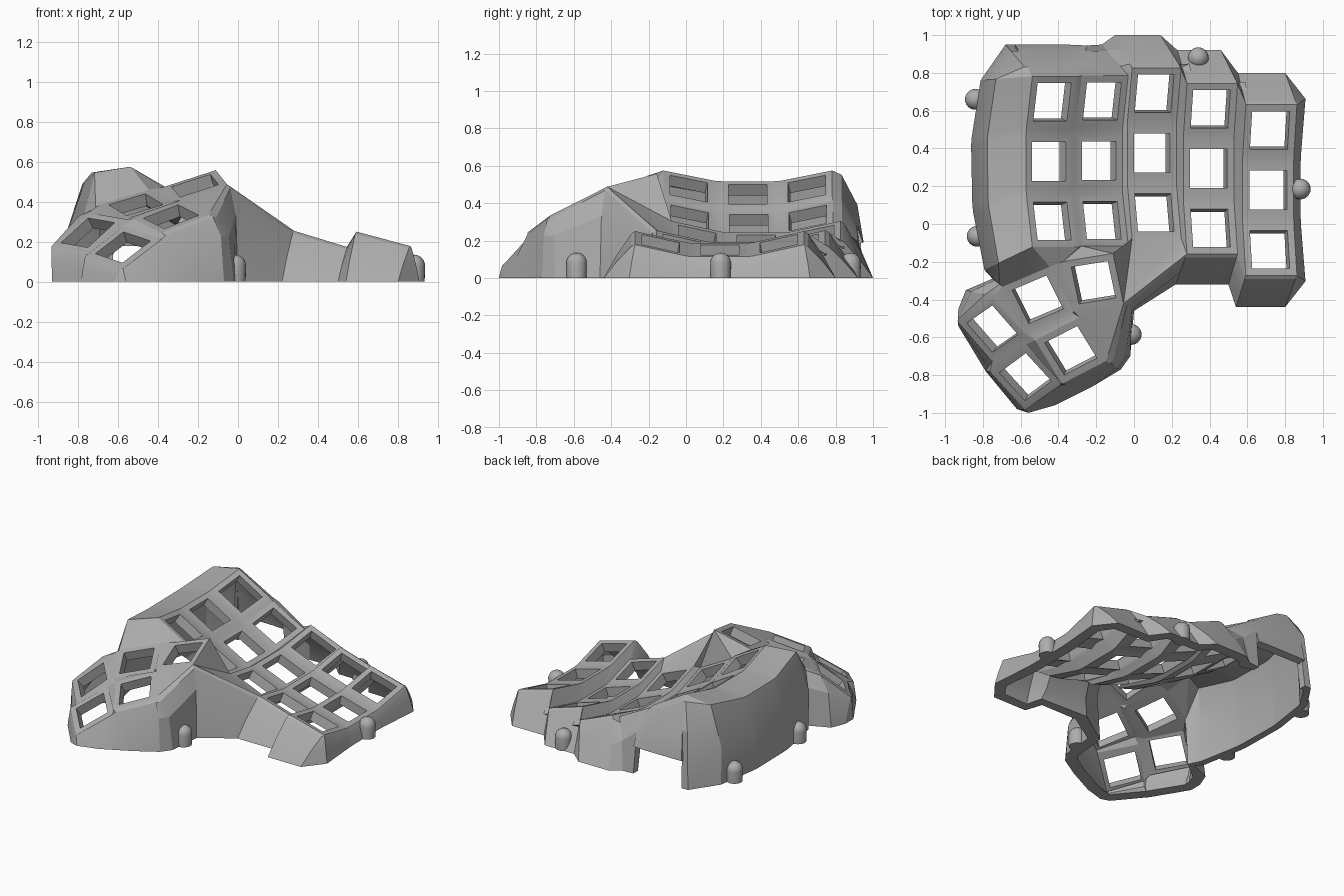
import bpy, bmesh, math
from mathutils import Vector, Matrix

if "Cube" in bpy.data.objects:
    bpy.data.objects.remove(bpy.data.objects["Cube"])

grey = bpy.data.materials.new("case_grey")
grey.use_nodes = True
grey.diffuse_color = (0.42, 0.42, 0.42, 1)
grey.node_tree.nodes["Principled BSDF"].inputs["Base Color"].default_value = grey.diffuse_color

HOLE, HALF, PITCH = 0.103, 0.14, 0.315
PLATE_THICK, WALL_THICK, FOOT_THICK = 0.065, 0.05, 0.08
CORNERS = {"bl": (-1, 1), "br": (1, 1), "fr": (1, -1), "fl": (-1, -1)}
RING = list(CORNERS)

bm = bmesh.new()
corner = {}      # (key name, corner name) -> vertex
cache = {}


def vert(co):
    tag = tuple(round(v, 3) for v in co)
    if tag not in cache:
        cache[tag] = bm.verts.new(co)
    return cache[tag]


def face(*verts):
    ring = list(dict.fromkeys(verts))
    if len(ring) > 2 and bm.faces.get(ring) is None:
        return bm.faces.new(ring)


def web(*refs):
    face(*[corner[r] for r in refs])


def key_frame(name, centre, right, up):
    """A square frame around one key opening."""
    inner = {}
    for c, (sx, sy) in CORNERS.items():
        d = right * sx + up * sy
        corner[name, c] = vert(centre + d * HALF)
        inner[c] = vert(centre + d * HOLE)
    for a, b in zip(RING, RING[1:] + RING[:1]):
        face(corner[name, b], corner[name, a], inner[a], inner[b])


# Main key plate: five curved columns of three (x, y, z, tilt)
COLUMNS = [(-.45, .33, .447, 30), (-.185, .335, .29, 28), (.095, .375, .19, 22),
           (.395, .293, .15, 17), (.71, .18, .15, 15)]
for c, (x, y, z, tilt) in enumerate(COLUMNS):
    turn = Matrix.Rotation(math.radians(tilt), 3, "Y")
    for r in range(3):
        s = 1 - r
        bend = turn @ Matrix.Rotation(math.radians(13 * s), 3, "X")
        centre = Vector((x, y, z)) + turn @ Vector((0, s * PITCH, 0.035 * abs(s)))
        key_frame((c, r), centre, bend @ Vector((1, 0, 0)), bend @ Vector((0, 1, 0)))

for c in range(5):
    for r in range(3):
        k, e, f, d = (c, r), (c + 1, r), (c, r + 1), (c + 1, r + 1)
        if c < 4:
            web((k, "br"), (e, "bl"), (e, "fl"), (k, "fr"))
        if r < 2:
            web((k, "fl"), (k, "fr"), (f, "br"), (f, "bl"))
        if c < 4 and r < 2:
            web((k, "fr"), (e, "fl"), (d, "bl"), (f, "br"))

# Thumb cluster: centre, right direction, forward direction
THUMB = {
    "T1": ((-.215, -.31, .48), (.93, .15, .3), (-.2, .95, .25)),
    "T2": ((-.51, -.40, .385), (.165, .07, .05), (-.09, .18, .055)),
    "T3": ((-.75, -.555, .245), (.13, .09, .12), (-.175, .2, .03)),
    "T4": ((-.335, -.67, .325), (.155, .08, .06), (-.11, .18, .055)),
    "T5": ((-.575, -.81, .172), (.135, .1, .105), (-.165, .18, .055)),
}
for name, (centre, right, up) in THUMB.items():
    key_frame(name, Vector(centre), Vector(right).normalized(), Vector(up).normalized())
plate_verts = set(bm.verts)

# Webs inside the thumb cluster, and from it to the main plate
A, B, C, D = (0, 2), (1, 2), (2, 2), (3, 2)
WEBS = [
    "T2.br T1.bl T1.fl T2.fr", "T3.br T2.bl T2.fl T3.fr", "T2.fl T2.fr T4.br T4.bl",
    "T3.fl T3.fr T5.br T5.bl", "T5.br T4.bl T4.fl T5.fr", "T3.fr T2.fl T4.bl T5.br",
    "T2.fr T1.fl T4.br", "T1.fl T1.fr T4.fr T4.br",
    "A.fl T2.br T2.bl", "A.fl A.fr T1.bl T2.br", "A.fr B.fl T1.bl", "B.fl T1.br T1.bl",
    "B.fl B.fr T1.br", "B.fr C.fl T1.br", "C.fl T1.fr T1.br", "C.fl C.fr T1.fr",
    "C.fr D.fl T1.fr",
]
NAMES = {"A": A, "B": B, "C": C, "D": D, "E": (4, 2)}


def ref(text):
    k, c = text.split(".")
    return NAMES.get(k, k), c


for row in WEBS:
    web(*[ref(t) for t in row.split()])

# Wall stations: rim corner, ground point, profile as (outward, height) fractions
LEFT = ((.72, .95), (1.02, .45))
BULGE = ((.3, .96), (.8, .68))
SLOPE = ((.12, .95), (.6, .48))
stations = []


def station(r, x, y, style, z=0):
    stations.append((corner[r], x, y, z, style))


for r in (2, 1, 0):
    for c in ("fl", "bl"):
        y = -.25 + (corner[(0, r), c].co.y + .13) * 1.11
        station(((0, r), c), -.86 + .25 * (y - .3) ** 2, y, LEFT)

# Back wall, with a cable opening behind the first two columns
BACK = [(0, "bl", -.68, .95, 0), (0, "bl", -.63, .95, 0), (0, "bl", -.63, .95, .19),
        (0, "br", -.36, .95, .19), (1, "bl", -.25, .945, .19), (1, "bl", -.25, .945, 0),
        (1, "br", -.17, .95, 0), (2, "bl", -.1, 1, 0), (2, "br", .14, 1, 0),
        (3, "bl", .23, .92, 0), (3, "br", .46, .92, 0), (4, "bl", .55, .8, 0),
        (4, "br", .8, .8, 0)]
for c, k, x, y, z in BACK:
    station(((c, 0), k), x, y, BULGE if c < 2 else SLOPE, z)

for r in range(3):
    for c in ("br", "fr"):
        dy = (corner[(4, r), c].co.y - .18) * 1.07
        station(((4, r), c), .88 + .12 * dy * dy, .18 + dy, SLOPE)

FRONT = [("E.fr", .8, -.44, SLOPE), ("E.fl", .54, -.44, SLOPE), ("D.fr", .5, -.32, SLOPE),
         ("D.fl", .22, -.32, SLOPE), ("T1.fr", 0, -.46, BULGE), ("T4.fr", -.02, -.7, BULGE),
         ("T4.fr", -.07, -.77, BULGE), ("T4.fl", -.22, -.86, SLOPE),
         ("T5.fr", -.42, -.96, SLOPE), ("T5.fl", -.56, -1, SLOPE),
         ("T5.fl", -.62, -.98, SLOPE), ("T5.bl", -.785, -.78, SLOPE),
         ("T3.fl", -.785, -.78, SLOPE), ("T3.bl", -.93, -.54, SLOPE),
         ("T3.bl", -.93, -.45, SLOPE), ("T3.br", -.89, -.35, BULGE),
         ("T2.bl", -.75, -.29, BULGE)]
for t, x, y, style in FRONT:
    station(ref(t), x, y, style)


def wall_line(rim, x, y, z, style):
    p = rim.co
    mids = [vert((p.x + (x - p.x) * f, p.y + (y - p.y) * f, p.z * h)) for f, h in style]
    return [rim, *mids, vert((x, y, z))]


lines = [wall_line(*s) for s in stations]
for a, b in zip(lines, lines[1:] + lines[:1]):
    for i in range(3):
        if i == 2 and a[2] is b[2] and a[3].co.xy == b[3].co.xy:
            continue
        face(a[i], b[i], b[i + 1], a[i + 1])

# Orient the skin outward, then give it an inner layer and rims
bmesh.ops.recalc_face_normals(bm, faces=bm.faces)
bm.faces.ensure_lookup_table()
if bm.faces[0].normal.z < 0:
    bmesh.ops.reverse_faces(bm, faces=bm.faces)
bm.normal_update()
skin = list(bm.faces)
rims = [e for e in bm.edges if len(e.link_faces) == 1]
inner = {}
for v in list(bm.verts):
    if v.co.z < 1e-4:
        flat = Vector((v.normal.x, v.normal.y, 0)).normalized()
        thin = v.co.x < -.2 and v.co.y > -.3
        p = v.co - flat * (WALL_THICK if thin else FOOT_THICK)
    else:
        p = v.co - v.normal * (PLATE_THICK if v in plate_verts else WALL_THICK)
        p.z = max(p.z, 0.003)
    inner[v] = bm.verts.new(p)
for e in rims:
    loop = e.link_loops[0]
    a, b = loop.vert, loop.link_loop_next.vert
    bm.faces.new((b, a, inner[a], inner[b]))
for f in skin:
    bm.faces.new([inner[v] for v in reversed(f.verts)])


def finish(name, mesh_bm, angle):
    mesh = bpy.data.meshes.new(name)
    mesh_bm.to_mesh(mesh)
    mesh_bm.free()
    mesh.materials.append(grey)
    ob = bpy.data.objects.new(name, mesh)
    bpy.context.collection.objects.link(ob)
    bpy.ops.object.select_all(action="DESELECT")
    ob.select_set(True)
    bpy.context.view_layer.objects.active = ob
    bpy.ops.object.shade_smooth_by_angle(angle=math.radians(angle))


finish("key_case", bm, 20)

# Domed screw posts around the base
POSTS = [(-.84, .66), (-.83, -.065), (.34, .88), (.88, .185), (-.015, -.585)]
for n, (x, y) in enumerate(POSTS):
    post = bmesh.new()
    bmesh.ops.create_uvsphere(post, u_segments=24, v_segments=12, radius=.055)
    for v in post.verts:
        v.co.z = v.co.z + .08 if v.co.z > -1e-4 else 0
        v.co += Vector((x, y, 0))
    finish(f"screw_post_{n + 1}", post, 40)
